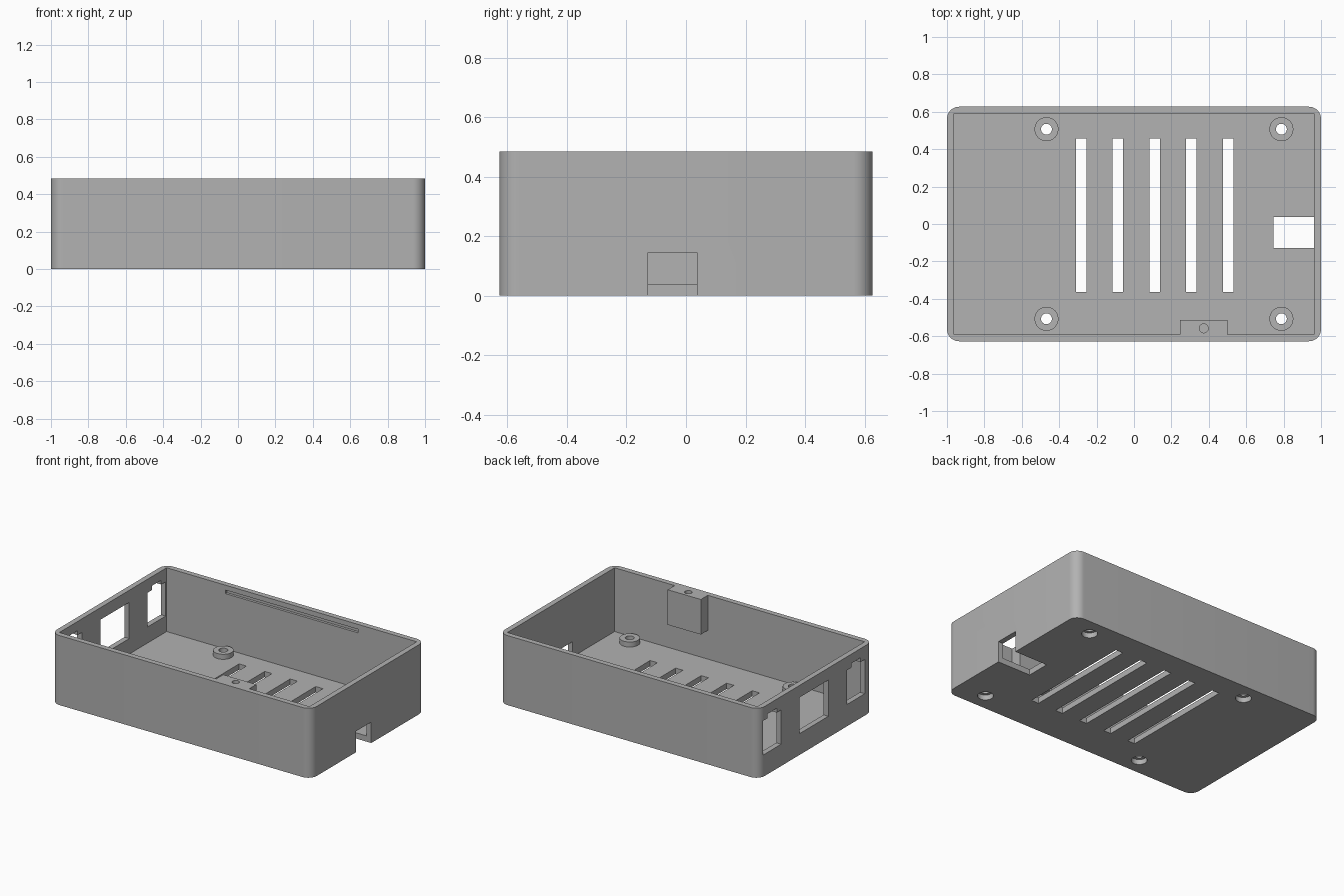
import bpy
import bmesh
from math import radians, cos, sin, pi
from mathutils import Matrix, Vector

cube = bpy.data.objects.get("Cube")
if cube:
    bpy.data.objects.remove(cube, do_unlink=True)

HALF_X, HALF_Y, HEIGHT = 1.0, 0.627, 0.484
WALL, FLOOR = 0.0375, 0.04
IN_X, IN_Y = HALF_X - WALL, HALF_Y - WALL

grey = bpy.data.materials.new("case_grey")
grey.use_nodes = True
colour = (0.445, 0.445, 0.445, 1)
grey.diffuse_color = colour
grey.node_tree.nodes["Principled BSDF"].inputs["Base Color"].default_value = colour


def finish(name, bm):
    bmesh.ops.recalc_face_normals(bm, faces=bm.faces[:])
    mesh = bpy.data.meshes.new(name)
    bm.to_mesh(mesh)
    bm.free()
    mesh.materials.append(grey)
    obj = bpy.data.objects.new(name, mesh)
    bpy.context.scene.collection.objects.link(obj)
    return obj


def box(name, x0, x1, y0, y1, z0, z1):
    bm = bmesh.new()
    size = Matrix.Diagonal((x1 - x0, y1 - y0, z1 - z0, 1))
    centre = Vector((x0 + x1, y0 + y1, z0 + z1)) / 2
    bmesh.ops.create_cube(bm, size=1, matrix=Matrix.Translation(centre) @ size)
    return finish(name, bm)


def prism(name, points, offset):
    bm = bmesh.new()
    face = bm.faces.new([bm.verts.new(p) for p in points])
    moved = bmesh.ops.extrude_face_region(bm, geom=[face])["geom"]
    verts = [v for v in moved if isinstance(v, bmesh.types.BMVert)]
    bmesh.ops.translate(bm, verts=verts, vec=offset)
    return finish(name, bm)


def cylinder(name, x, y, radius, z0, z1, sides=40):
    ring = [(x + radius * cos(2 * pi * i / sides), y + radius * sin(2 * pi * i / sides), z0)
            for i in range(sides)]
    return prism(name, ring, (0, 0, z1 - z0))


def combine(target, tool, operation):
    mod = target.modifiers.new(operation.lower(), "BOOLEAN")
    mod.operation, mod.solver, mod.object = operation, "EXACT", tool
    bpy.context.view_layer.objects.active = target
    bpy.ops.object.modifier_apply(modifier=mod.name)
    bpy.data.objects.remove(tool, do_unlink=True)


def cut(tool):
    combine(tray, tool, "DIFFERENCE")


# Outer shell with rounded vertical corners
R, STEPS = 0.065, 10
outline = []
for quarter, (sx, sy) in enumerate([(1, 1), (-1, 1), (-1, -1), (1, -1)]):
    for i in range(STEPS + 1):
        a = (quarter + i / STEPS) * pi / 2
        outline.append((sx * (HALF_X - R) + R * cos(a), sy * (HALF_Y - R) + R * sin(a), 0))
tray = prism("case_tray", outline, (0, 0, HEIGHT))

# Square-cornered cavity
cut(box("cavity", -IN_X, IN_X, -IN_Y, IN_Y, FLOOR, 1))

# Screw block on the front wall, flush with the rim
combine(tray, box("screw_block", 0.245, 0.5, -IN_Y - 0.01, -0.513, 0.24, HEIGHT), "UNION")
cut(cylinder("screw_hole", 0.373, -0.558, 0.024, 0.29, 1, 24))

# Standoffs with counterbored holes
for x in (-0.468, 0.788):
    for y in (-0.507, 0.507):
        combine(tray, cylinder("standoff", x, y, 0.064, FLOOR / 2, 0.075), "UNION")
        cut(cylinder("standoff_hole", x, y, 0.029, -0.1, 0.2))
        cut(cylinder("counterbore", x, y, 0.05, -0.1, 0.035))

# Cooling slots in the floor
for i in range(5):
    x = -0.283 + i * 0.1965
    cut(box("vent_slot", x - 0.028, x + 0.028, -0.364, 0.457, -0.1, 0.1))

# Notch through the left wall and the floor
cut(box("card_notch", 0.745, 1.1, -0.128, 0.037, -0.1, 0.146))

# Port openings in the right wall: two stepped, one rectangular
for y in (-0.44, 0.48):
    half = [(0.098, 0.152), (0.098, 0.39), (0.05, 0.39), (0.05, 0.42)]
    shape = half + [(-w, z) for w, z in reversed(half)]
    cut(prism("stepped_port", [(-1.1, y + w, z) for w, z in shape], (0.2, 0, 0)))
cut(box("square_port", -1.1, -0.9, -0.137, 0.178, 0.148, 0.40))

# Latch groove inside the back wall
cut(box("latch_groove", -0.51, 0.51, IN_Y - 0.02, IN_Y + 0.018, 0.425, 0.45))

# Smooth corners, crisp edges
bpy.ops.object.select_all(action="DESELECT")
tray.select_set(True)
bpy.context.view_layer.objects.active = tray
bpy.ops.object.shade_smooth_by_angle(angle=radians(30))
